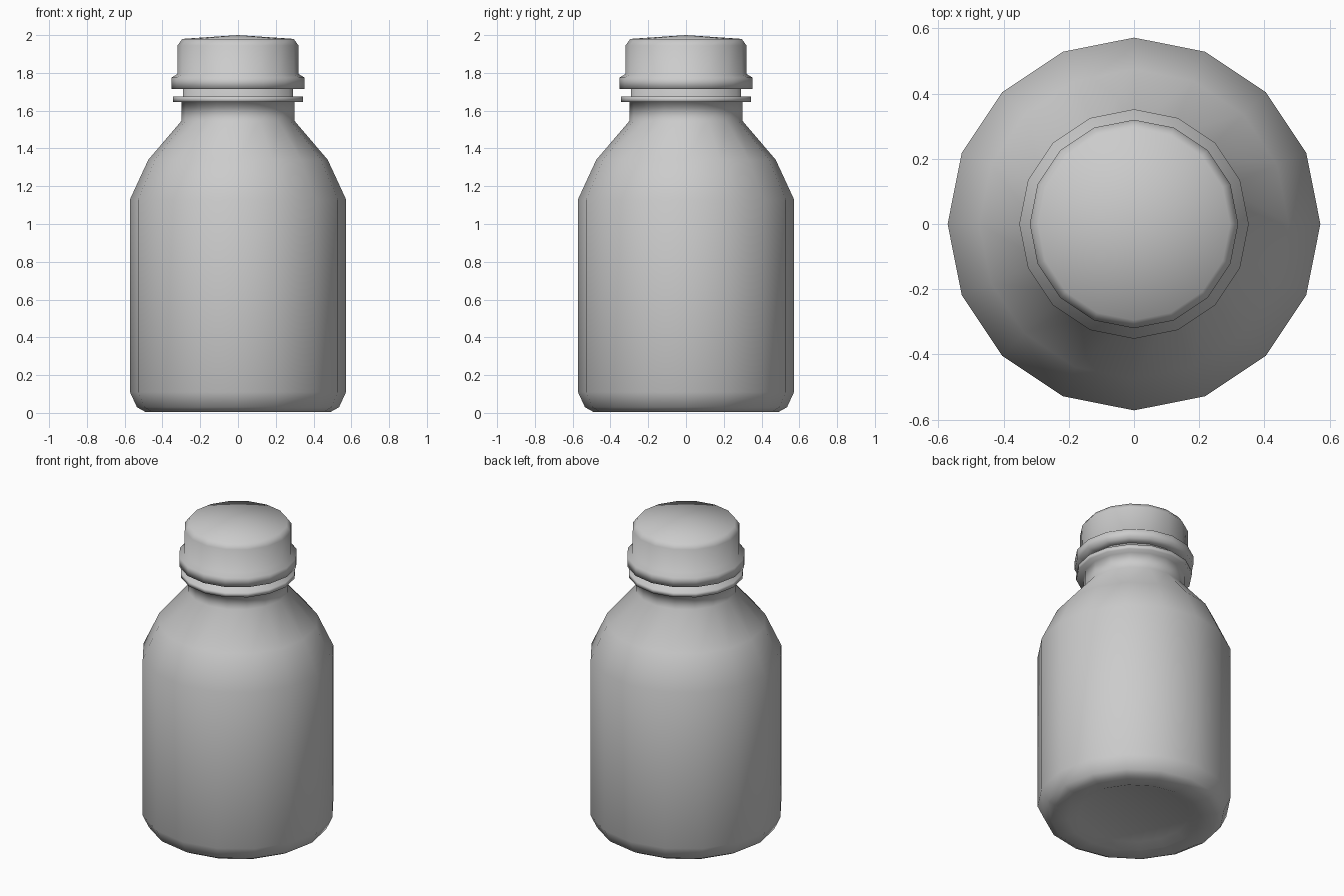
import bpy, bmesh, math

SIDES = 16

cube = bpy.data.objects.get("Cube")
if cube:
    bpy.data.objects.remove(cube, do_unlink=True)


def make_material(name, color):
    mat = bpy.data.materials.new(name)
    mat.use_nodes = True
    mat.diffuse_color = color
    mat.node_tree.nodes["Principled BSDF"].inputs["Base Color"].default_value = color
    return mat


def lathe(name, profile, mat):
    """Spin a (radius, height) profile about z; radius 0 makes a pole."""
    bm = bmesh.new()
    rings = []
    for r, z in profile:
        if r == 0:
            rings.append([bm.verts.new((0, 0, z))] * SIDES)
        else:
            angles = [2 * math.pi * i / SIDES for i in range(SIDES)]
            rings.append([bm.verts.new((r * math.cos(a), r * math.sin(a), z)) for a in angles])
    for low, high in zip(rings, rings[1:]):
        for i in range(SIDES):
            j = (i + 1) % SIDES
            corners = dict.fromkeys((low[i], low[j], high[j], high[i]))
            bm.faces.new(list(corners)).smooth = True
    bmesh.ops.recalc_face_normals(bm, faces=bm.faces)
    mesh = bpy.data.meshes.new(name)
    bm.to_mesh(mesh)
    bm.free()
    mesh.materials.append(mat)
    obj = bpy.data.objects.new(name, mesh)
    bpy.context.collection.objects.link(obj)
    return obj


grey = make_material("plain grey", (0.6, 0.6, 0.6, 1))

# Bottle: recessed base, straight wall, sloping shoulder, neck with flange
lathe("bottle", [
    (0, 0.03), (0.33, 0.03), (0.39, 0.005), (0.49, 0.005), (0.535, 0.03),
    (0.572, 0.11), (0.572, 1.13), (0.475, 1.34), (0.30, 1.545),
    (0.30, 1.645), (0.343, 1.645), (0.343, 1.675), (0.29, 1.675),
    (0.29, 1.75), (0, 1.75),
], grey)

# Cap: wide skirt, upright wall, rounded rim and slightly domed top
lathe("cap", [
    (0, 1.715), (0.29, 1.715), (0.352, 1.715), (0.352, 1.775), (0.32, 1.795),
    (0.32, 1.945), (0.295, 1.98), (0, 2.0),
], grey)
